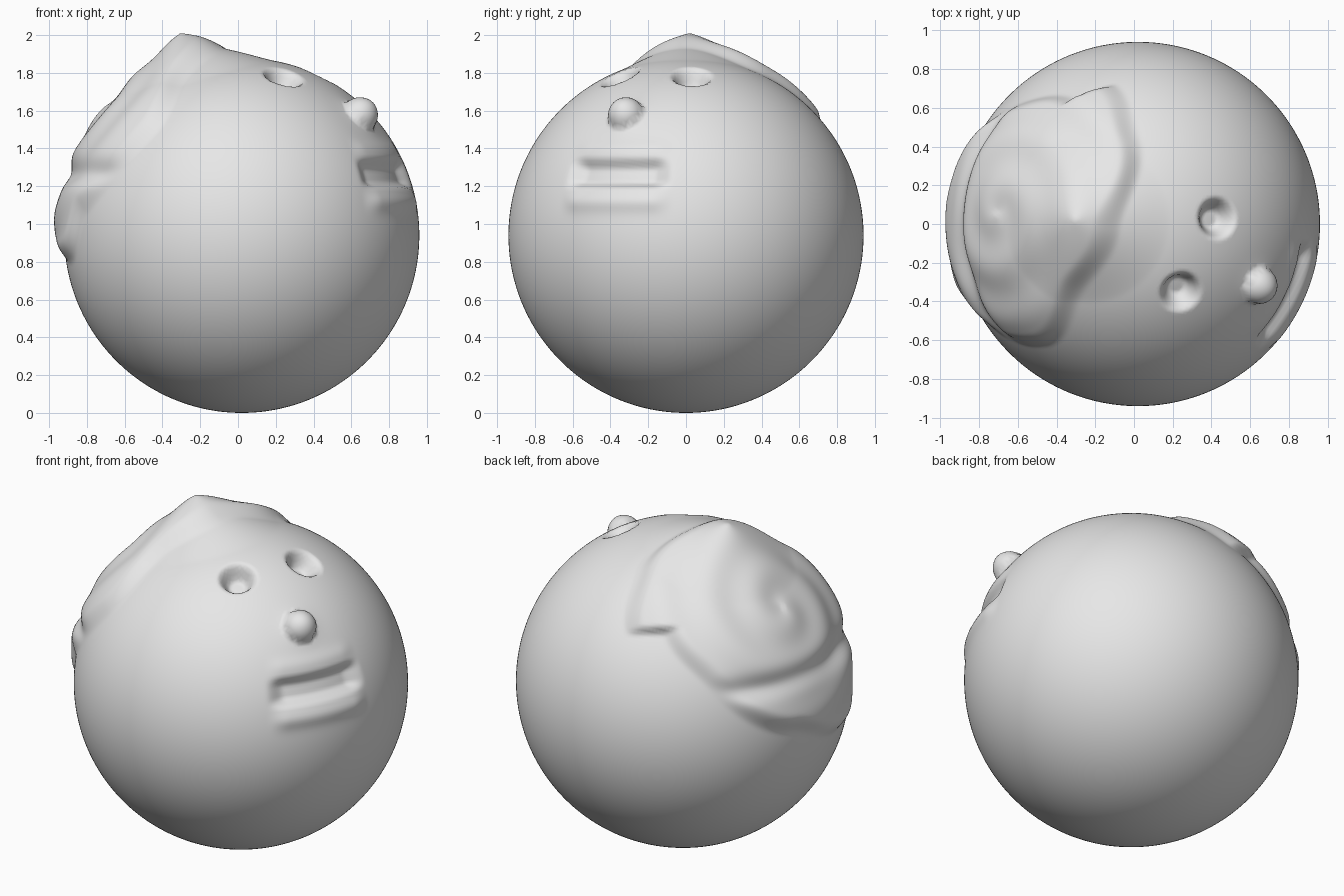
import bpy, bmesh, math
from mathutils import Vector

cube = bpy.data.objects.get("Cube")
if cube:
    bpy.data.objects.remove(cube, do_unlink=True)

R = 0.94
CENTRE = Vector((0.02, 0, R))


def step(a, b, t):
    t = max(0.0, min(1.0, (t - a) / (b - a)))
    return t * t * (3 - 2 * t)


def bell(t, width):
    return math.exp(-(t / width) ** 2)


def unit(x, y, z):
    return Vector((x, y, z)).normalized()


# Hair outline: directions around a centre, kept as angle -> reach
HAIR = unit(-0.65, 0.05, 0.6)
SIDE = HAIR.cross(Vector((0, 1, 0))).normalized()
UP = HAIR.cross(SIDE)


def around(d):
    return math.atan2(d.dot(UP), d.dot(SIDE)), HAIR.angle(d)


outline = [(0.02, 0.44, 0.83), (-0.31, 0.65, 0.6), (-0.58, 0.64, 0.37),
           (-0.9, 0.25, 0.0), (-0.88, -0.29, -0.14), (-0.8, -0.45, 0.1),
           (-0.45, -0.62, 0.5), (-0.27, -0.35, 0.85), (-0.08, -0.03, 0.93),
           (-0.1, 0.72, 0.6)]
rim = sorted(around(unit(*p)) for p in outline)
rim = [(rim[-1][0] - math.tau, rim[-1][1])] + rim + [(rim[0][0] + math.tau, rim[0][1])]


def reach(angle):
    for (a, ra), (b, rb) in zip(rim, rim[1:]):
        if a <= angle <= b:
            return ra + (rb - ra) * step(a, b, angle)
    return rim[0][1]


PEAK = unit(-0.32, 0.02, 1.06)
EYES = [unit(0.22, -0.35, 0.84), unit(0.41, 0.03, 0.845)]
NOSE = unit(0.63, -0.32, 0.64)


def hair(d):
    angle, dist = around(d)
    inside = step(0.0, 0.14, reach(angle) - dist)
    z = d.z * R
    crease = 0.035 * bell(z - 0.32, 0.06)
    swirl = 0.006 * math.sin(dist * 22 + angle)
    return inside * (0.052 - crease + swirl)


def peak(d):
    dist = PEAK.angle(d) * R
    return 0.122 * max(0.0, 1 - dist / 0.44) ** 1.5


def eyes(d):
    return sum(-0.1 * (1 - step(0.045, 0.115, e.angle(d) * R)) for e in EYES)


def nose(d):
    dist = NOSE.angle(d) * R
    dome = math.sqrt(max(0.0, 1 - (dist / 0.095) ** 2))
    return 0.085 * dome + 0.02 * bell(dist, 0.09)


def mouth(d):
    turn = math.degrees(math.atan2(d.y, d.x)) + 25
    z = d.z * R
    width = 1 - step(13, 21, abs(turn))
    groove = -0.05 * (1 - step(0.03, 0.09, abs(z - 0.33)))
    lips = 0.018 * bell(z - 0.18, 0.05) + 0.008 * bell(z - 0.46, 0.04)
    return width * (groove + lips)


# Sculpted head: one dense ball pushed in and out along its normals
bm = bmesh.new()
bmesh.ops.create_icosphere(bm, subdivisions=7, radius=1)
for v in bm.verts:
    d = v.co.normalized()
    v.co = CENTRE + d * (R + hair(d) + peak(d) + eyes(d) + nose(d) + mouth(d))
for f in bm.faces:
    f.smooth = True
mesh = bpy.data.meshes.new("head")
bm.to_mesh(mesh)
bm.free()

clay = bpy.data.materials.new("grey_clay")
clay.use_nodes = True
colour = (0.8, 0.8, 0.8, 1)
clay.diffuse_color = colour
clay.node_tree.nodes["Principled BSDF"].inputs["Base Color"].default_value = colour
mesh.materials.append(clay)

head = bpy.data.objects.new("head", mesh)
bpy.context.collection.objects.link(head)
